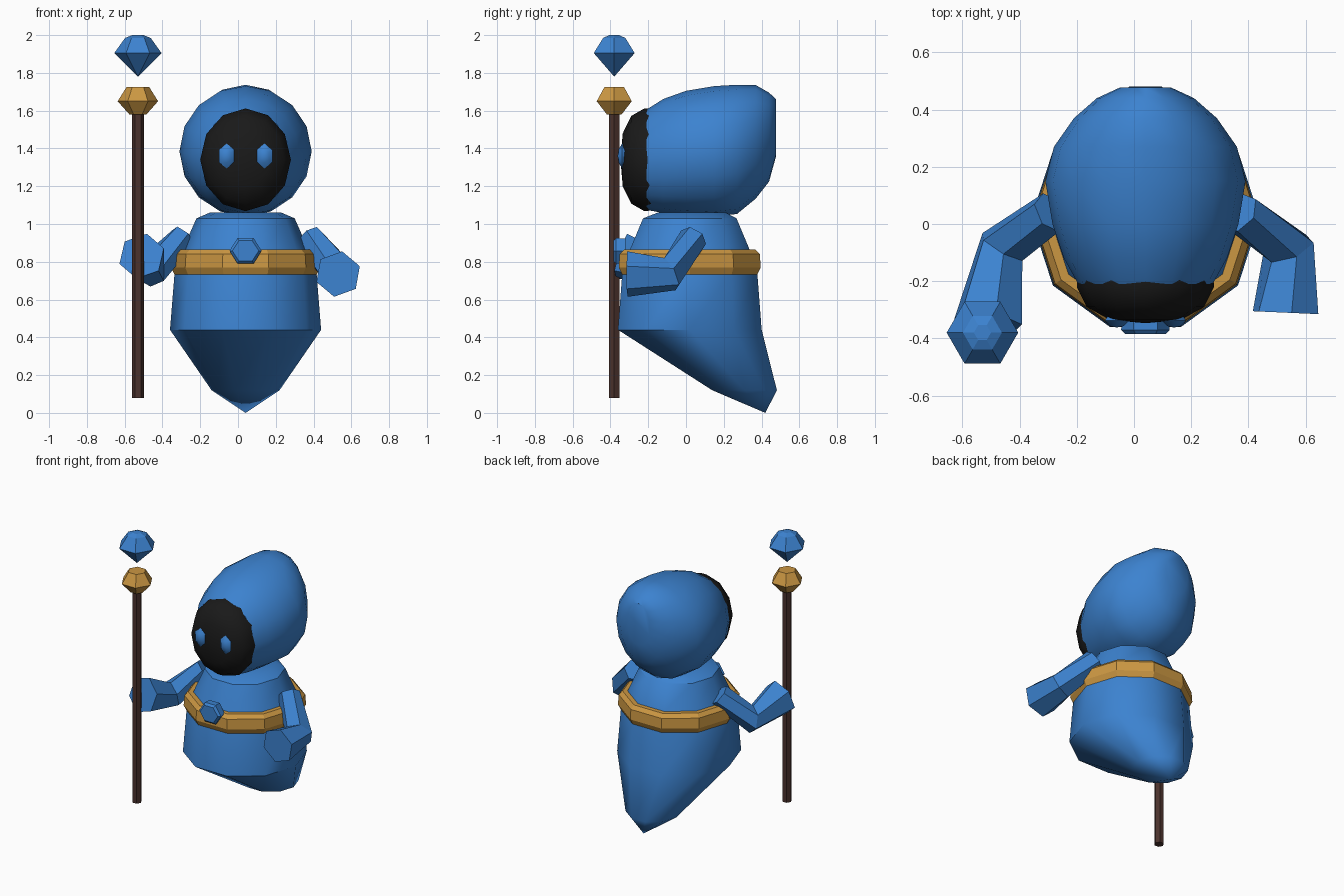
import bpy, bmesh
from math import sin, cos, pi, radians
from mathutils import Vector

cube = bpy.data.objects.get("Cube")
if cube:
    bpy.data.objects.remove(cube, do_unlink=True)

CX = 0.04  # the body's middle
X, Y, Z = Vector((1, 0, 0)), Vector((0, 1, 0)), Vector((0, 0, 1))


def material(name, rgb):
    m = bpy.data.materials.new(name)
    m.use_nodes = True
    m.diffuse_color = (*rgb, 1)
    m.node_tree.nodes["Principled BSDF"].inputs["Base Color"].default_value = (*rgb, 1)
    return m


blue = material("cloth_blue", (0.045, 0.225, 0.63))
gold = material("gold", (0.6, 0.31, 0.055))
wood = material("dark_wood", (0.07, 0.032, 0.026))
black = material("shadow_black", (0.01, 0.01, 0.01))


def loft(name, mat, rings, n, turn=0.0, smooth=None, closed=False):
    """Skin rings given as (centre, u axis, v axis, u radius, v radius)."""
    bm = bmesh.new()
    loops = []
    for c, u, v, ru, rv in rings:
        angles = [turn + 2 * pi * i / n for i in range(n)]
        loops.append([bm.verts.new(Vector(c) + u * ru * cos(a) + v * rv * sin(a)) for a in angles])
    pairs = list(zip(loops, loops[1:]))
    if closed:
        pairs.append((loops[-1], loops[0]))
    else:
        bm.faces.new(loops[0])
        bm.faces.new(loops[-1])
    for a, b in pairs:
        for i in range(n):
            j = (i + 1) % n
            bm.faces.new((a[i], a[j], b[j], b[i]))
    bmesh.ops.remove_doubles(bm, verts=bm.verts, dist=0.0005)
    bmesh.ops.recalc_face_normals(bm, faces=bm.faces)
    mesh = bpy.data.meshes.new(name)
    bm.to_mesh(mesh)
    bm.free()
    mesh.materials.append(mat)
    ob = bpy.data.objects.new(name, mesh)
    bpy.context.collection.objects.link(ob)
    if smooth:
        bpy.ops.object.select_all(action='DESELECT')
        ob.select_set(True)
        bpy.context.view_layer.objects.active = ob
        bpy.ops.object.shade_smooth_by_angle(angle=radians(smooth))
    return ob


def upright(x, profile):
    """Horizontal rings from (y, z, radius)."""
    return [((x, y, z), X, Y, r, r) for y, z, r in profile]


def facing(x, profile):
    """Rings stacked along y from (y, z, x radius, z radius)."""
    return [((x, y, z), X, Z, rx, rz) for y, z, rx, rz in profile]


# Robe, with its tail swept backwards
loft("robe", blue, upright(CX, [
    (0.42, 0.0, 0), (0.31, 0.12, 0.18), (0.02, 0.44, 0.4), (0.02, 0.75, 0.375),
    (0.02, 0.86, 0.335), (0.02, 1.03, 0.26), (0.03, 1.06, 0.19)]), 10, smooth=40)

# Belt and its six-sided buckle
loft("belt", gold, upright(CX, [
    (0.02, 0.73, 0.36), (0.02, 0.73, 0.375), (0.02, 0.77, 0.395),
    (0.02, 0.84, 0.39), (0.02, 0.865, 0.365), (0.02, 0.865, 0.33)]), 10, closed=True)
loft("buckle", blue, facing(CX, [
    (-0.32, 0.858, 0.08, 0.075), (-0.37, 0.858, 0.085, 0.078), (-0.385, 0.858, 0.07, 0.062)]), 6)

# Hood, drawn to a raised point at the back
loft("hood", blue, facing(CX, [
    (-0.21, 1.34, 0.235, 0.265), (-0.12, 1.36, 0.285, 0.302), (0.0, 1.375, 0.325, 0.33),
    (0.15, 1.385, 0.35, 0.345), (0.27, 1.395, 0.32, 0.342), (0.37, 1.435, 0.25, 0.3),
    (0.44, 1.46, 0.17, 0.235), (0.477, 1.51, 0.09, 0.15)]), 16, smooth=40)

# Domed face and eyes
loft("face", black, facing(CX, [
    (-0.15, 1.34, 0.235, 0.265), (-0.22, 1.34, 0.24, 0.272), (-0.29, 1.34, 0.205, 0.232),
    (-0.335, 1.34, 0.125, 0.14), (-0.347, 1.34, 0, 0)]), 12, turn=pi / 2, smooth=50)
for side, x in (("right", CX - 0.1), ("left", CX + 0.1)):
    loft(side + "_eye", blue, facing(x, [
        (-0.31, 1.36, 0.03, 0.045), (-0.338, 1.36, 0.048, 0.066),
        (-0.357, 1.36, 0.028, 0.036), (-0.362, 1.36, 0, 0)]), 6, turn=pi / 2, smooth=50)


# Sleeves: six-sided tubes bent at the elbow
def sleeve(name, points, radii):
    pts = [Vector(p) for p in points]
    dirs = [(b - a).normalized() for a, b in zip(pts, pts[1:])]
    normals = [dirs[0], (dirs[0] + dirs[1]).normalized(), dirs[1]]
    rings = []
    for p, d, r in zip(pts, normals, radii):
        u = d.cross(Z).normalized()
        rings.append((p, u, u.cross(d).normalized(), r, r))
    loft(name, blue, rings, 6, turn=radians(100))


sleeve("left_sleeve", [(0.37, 0.04, 0.93), (0.54, -0.085, 0.735), (0.53, -0.31, 0.735)],
       (0.075, 0.095, 0.122))
sleeve("right_sleeve", [(-0.29, 0.04, 0.93), (-0.46, -0.08, 0.755), (-0.51, -0.34, 0.83)],
       (0.075, 0.09, 0.125))

# Staff, its setting and the floating crystal
for name, mat, profile in (
        ("staff", wood, [(0.08, 0.032), (1.6, 0.032)]),
        ("staff_setting", gold, [(1.58, 0.045), (1.65, 0.107), (1.725, 0.06)]),
        ("crystal", blue, [(1.78, 0), (1.905, 0.125), (1.985, 0.068), (2.0, 0.03)])):
    loft(name, mat, upright(-0.53, [(-0.38, z, r) for z, r in profile]), 6)
